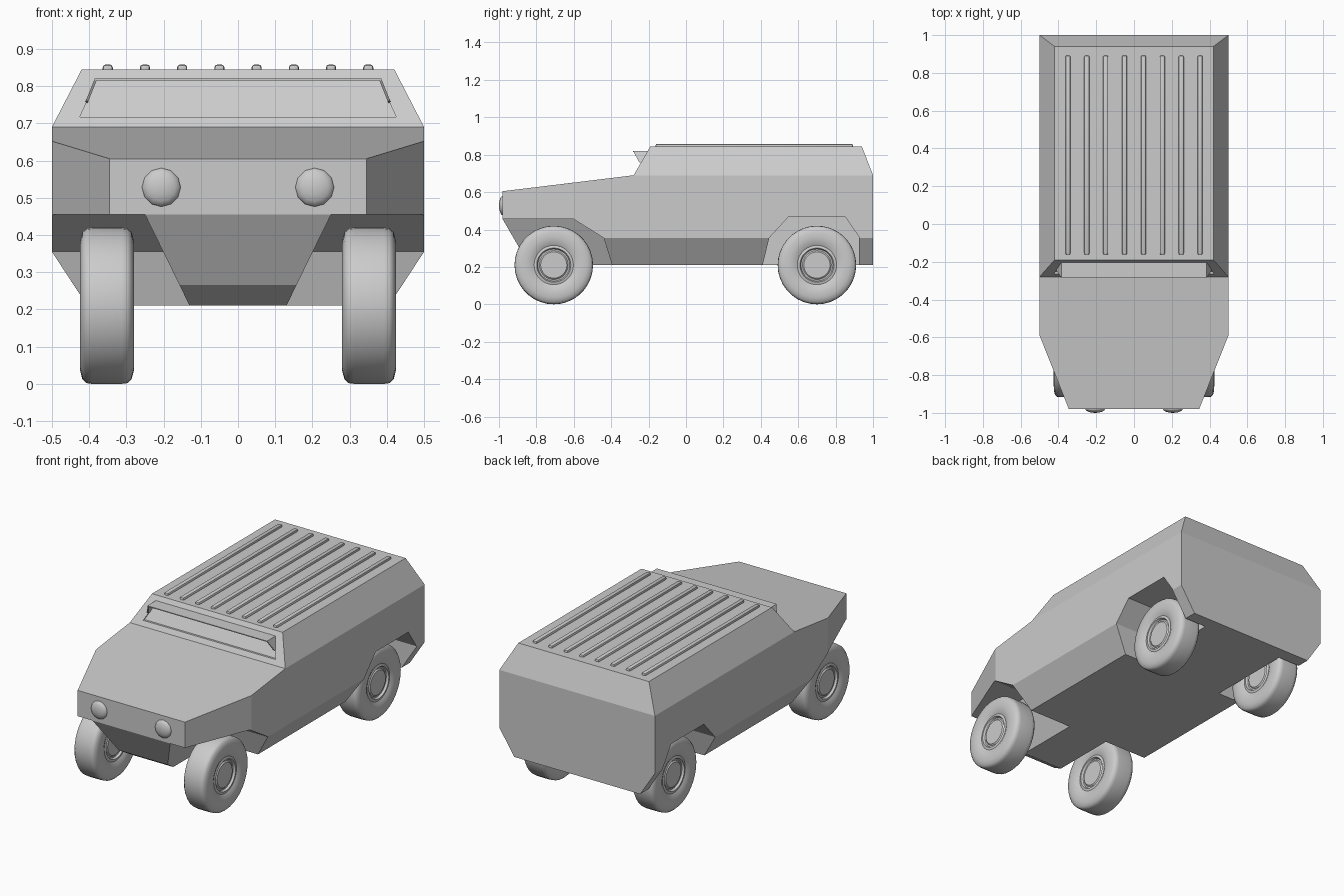
import bpy, bmesh, math
from mathutils import Matrix

if "Cube" in bpy.data.objects:
    bpy.data.objects.remove(bpy.data.objects["Cube"])


def finish(bm, name):
    bmesh.ops.recalc_face_normals(bm, faces=bm.faces)
    me = bpy.data.meshes.new(name)
    bm.to_mesh(me)
    bm.free()
    ob = bpy.data.objects.new(name, me)
    bpy.context.collection.objects.link(ob)
    return ob


def activate(ob):
    bpy.ops.object.select_all(action='DESELECT')
    ob.select_set(True)
    bpy.context.view_layer.objects.active = ob


def smooth(ob, angle=30):
    activate(ob)
    bpy.ops.object.shade_smooth_by_angle(angle=math.radians(angle))


def prism(name, profile, left, right):
    """Extrude a (y, z) profile across x; left/right are functions of z."""
    bm = bmesh.new()
    a = [bm.verts.new((left(z), y, z)) for y, z in profile]
    b = [bm.verts.new((right(z), y, z)) for y, z in profile]
    bm.faces.new(a)
    bm.faces.new(b)
    n = len(a)
    for i in range(n):
        j = (i + 1) % n
        bm.faces.new((a[i], a[j], b[j], b[i]))
    return finish(bm, name)


def cut(ob, cutter):
    activate(ob)
    m = ob.modifiers.new("cut", 'BOOLEAN')
    m.operation = 'DIFFERENCE'
    m.solver = 'EXACT'
    m.object = cutter
    bpy.ops.object.modifier_apply(modifier=m.name)
    bpy.data.objects.remove(cutter)


# Body: faceted hull
half = [(.345, -.98, .605), (.345, -.98, .455), (.3, -.87, .265), (.3, -.78, .21),
        (.5, -.59, .652), (.5, -.59, .355), (.405, -.59, .21),
        (.5, -.28, .69), (.42, -.19, .845), (.42, .94, .845),
        (.5, 1, .69), (.5, 1, .355), (.405, 1, .21)]
bm = bmesh.new()
for x, y, z in half:
    bm.verts.new((x, y, z))
    bm.verts.new((-x, y, z))
bmesh.ops.convex_hull(bm, input=bm.verts)
bmesh.ops.dissolve_limit(bm, angle_limit=math.radians(1), verts=bm.verts, edges=bm.edges)
body = finish(bm, "body")

# Space above the bonnet and in front of the windscreen
cut(body, prism("bonnet_cut", [(-1.2, .578), (-.28, .69), (-.161, .895), (-1.2, .895)],
                lambda z: -.8, lambda z: .8))

# Wheel wells, front ones with a sloping inner wall
front_arch = [(-1.2, .1), (-1.2, .455), (-.6, .455), (-.44, .355), (-.395, .21), (-.361, .1)]
rear_arch = [(.38, .1), (.41, .21), (.445, .355), (.55, .47), (.85, .47), (.925, .36), (.925, .1)]
for s in (-1, 1):
    cut(body, prism("front_well_cut", front_arch,
                    lambda z: s * (.13 + (z - .21) * .49), lambda z: s * .8))
    cut(body, prism("rear_well_cut", rear_arch, lambda z: s * .265, lambda z: s * .8))

# Shallow windscreen recess
recess = [(-.3, .717), (-.252, .717), (-.195, .815), (-.25, .815)]
cut(body, prism("window_cut", recess,
                lambda z: -.425 + (z - .717) * .46, lambda z: .425 - (z - .717) * .46))

activate(body)
bev = body.modifiers.new("bevel", 'BEVEL')
bev.width = .005
bev.segments = 2
bev.limit_method = 'ANGLE'
bev.angle_limit = math.radians(12)
bpy.ops.object.modifier_apply(modifier=bev.name)

# Windscreen visor with triangular side brackets
prism("visor", [(-.283, .82), (-.283, .815), (-.2, .815), (-.2, .82)],
      lambda z: -.385, lambda z: .385)
for s in (-1, 1):
    prism("visor_bracket", [(-.283, .82), (-.2, .82), (-.235, .755), (-.25, .76)],
          lambda z: s * (.385 + (.82 - z) * .4), lambda z: s * (.378 + (.82 - z) * .4))

# Roof ribs
for i in range(8):
    bm = bmesh.new()
    bmesh.ops.create_cube(bm, size=1, matrix=Matrix.Translation((-.35 + .1 * i, .365, .846))
                          @ Matrix.Diagonal((.027, 1.055, .024, 1)))
    bmesh.ops.bevel(bm, geom=bm.edges[:], offset=.008, segments=2, profile=.5, affect='EDGES')
    smooth(finish(bm, "roof_rib"), 40)

# Headlights
for s in (-1, 1):
    bm = bmesh.new()
    bmesh.ops.create_uvsphere(bm, u_segments=12, v_segments=8, radius=1)
    bmesh.ops.transform(bm, verts=bm.verts, matrix=Matrix.Translation((s * .206, -.978, .528))
                        @ Matrix.Diagonal((.053, .022, .053, 1)) @ Matrix.Rotation(math.pi / 2, 4, 'X'))
    smooth(finish(bm, "headlight"), 60)

# Wheels: lathed (offset from middle, radius) half profile, mirrored
side = [(.058, 0), (.058, .07), (.052, .077), (.052, .085), (.064, .091), (.06, .105),
        (.07, .125), (.073, .15), (.072, .175), (.066, .198), (.055, .208), (.04, .21)]
profile = side + [(-x, r) for x, r in reversed(side)]
for s in (-1, 1):
    for y in (-.707, .7):
        bm = bmesh.new()
        vs = [bm.verts.new((x, 0, r)) for x, r in profile]
        es = [bm.edges.new(p) for p in zip(vs, vs[1:])]
        bmesh.ops.spin(bm, geom=vs + es, cent=(0, 0, 0), axis=(1, 0, 0),
                       angle=2 * math.pi, steps=36)
        bmesh.ops.remove_doubles(bm, verts=bm.verts, dist=.0001)
        bmesh.ops.translate(bm, verts=bm.verts, vec=(s * .352, y, .21))
        smooth(finish(bm, "front_wheel" if y < 0 else "rear_wheel"), 40)
